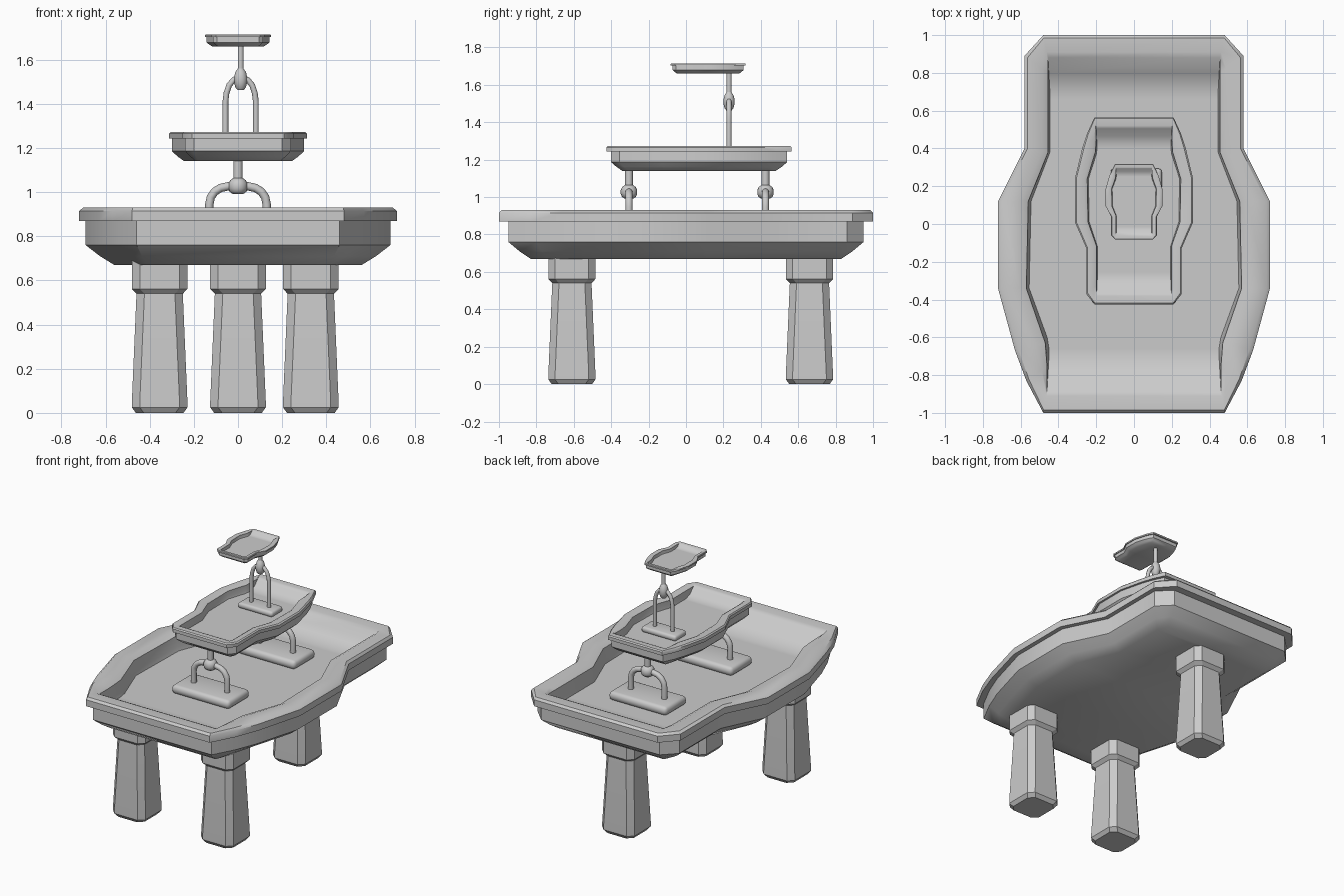
import bpy, bmesh, math

if "Cube" in bpy.data.objects:
    bpy.data.objects.remove(bpy.data.objects["Cube"])

# Right-hand half outlines of the tray, front to back (mirrored for the left)
RIM = [(.48, -1), (.57, -.83), (.63, -.67), (.72, -.34), (.72, .12), (.58, .4), (.58, .89), (.48, 1)]
BODY = [(.46, -.95), (.54, -.8), (.6, -.65), (.69, -.33), (.69, .11), (.55, .4), (.55, .86), (.46, .95)]
BASE = [(.41, -.83), (.44, -.74), (.48, -.58), (.56, -.3), (.56, .1), (.44, .38), (.44, .76), (.41, .83)]
INNER = [(.46, -.88), (.46, -.76), (.47, -.63), (.57, -.34), (.56, .12), (.455, .38), (.455, .8), (.455, .88)]
FLOOR = [(.45, -.7), (.45, -.66), (.46, -.6), (.555, -.34), (.545, .12), (.445, .38), (.445, .66), (.445, .7)]


def mix(a, b, t):
    return [(p[0] + (q[0] - p[0]) * t, p[1] + (q[1] - p[1]) * t) for p, q in zip(a, b)]


def smooth(ob, angle):
    bpy.ops.object.select_all(action='DESELECT')
    ob.select_set(True)
    bpy.context.view_layer.objects.active = ob
    bpy.ops.object.shade_smooth_by_angle(angle=math.radians(angle))


def loft(name, rings, angle=35, mirrored_caps=False):
    """Skin a stack of closed rings and cap both ends."""
    bm = bmesh.new()
    rows = [[bm.verts.new(p) for p in r] for r in rings]
    n = len(rows[0])
    for a, b in zip(rows, rows[1:]):
        for i in range(n):
            j = (i + 1) % n
            bm.faces.new((a[i], a[j], b[j], b[i]))
    for row in (rows[0], rows[-1]):
        if mirrored_caps:
            for i in range(n // 2 - 1):
                bm.faces.new((row[i], row[i + 1], row[n - 2 - i], row[n - 1 - i]))
        else:
            bm.faces.new(row)
    bmesh.ops.recalc_face_normals(bm, faces=bm.faces)
    me = bpy.data.meshes.new(name)
    bm.to_mesh(me)
    bm.free()
    ob = bpy.data.objects.new(name, me)
    bpy.context.collection.objects.link(ob)
    smooth(ob, angle)
    return ob


def tray(name, cy, top, sx, sy, sz):
    layers = [(BASE, .67), (mix(BASE, BODY, .5), .71), (BODY, .76), (BODY, .87), (RIM, .87), (RIM, .915),
              (mix(RIM, INNER, .12), .93), (mix(RIM, INNER, .75), .93), (INNER, .915),
              (mix(INNER, FLOOR, .45), .84), (FLOOR, .812)]
    rings = []
    for half, z in layers:
        full = half + [(-x, y) for x, y in reversed(half)]
        rings.append([(x * sx, cy + y * sy, top + (z - .93) * sz) for x, y in full])
    loft(name, rings, 40, True)


def leg(name, cx, cy):
    rings = []
    for z, h in ((0, .108), (.025, .126), (.05, .126), (.54, .105), (.562, .126), (.7, .126)):
        c = h - .036
        rings.append([(cx + x, cy + y, z) for x, y in
                      ((h, -c), (h, c), (c, h), (-c, h), (-h, c), (-h, -c), (-c, -h), (c, -h))])
    loft(name, rings, 30)


def lathe(name, cx, cy, profile):
    loft(name, [[(cx + r * math.cos(math.tau * i / 16), cy + r * math.sin(math.tau * i / 16), z)
                 for i in range(16)] for r, z in profile], 45)


def pad(name, cx, cy, z, hx, hy, h):
    bpy.ops.mesh.primitive_cube_add(size=1, location=(cx, cy, z + h / 2))
    ob = bpy.context.object
    ob.name = name
    ob.scale = (2 * hx, 2 * hy, h)
    bpy.ops.object.transform_apply(location=False, rotation=False, scale=True)
    bev = ob.modifiers.new("soft edges", 'BEVEL')
    bev.width, bev.segments = h * .42, 3
    bpy.ops.object.modifier_apply(modifier=bev.name)
    smooth(ob, 40)


def arch(name, cx, cy, radius, half):
    """Round tube along a half path (x, z), mirrored into an inverted U."""
    pts = [(-x, z) for x, z in half] + [(x, z) for x, z in reversed(half) if x > 0]
    cu = bpy.data.curves.new(name, 'CURVE')
    cu.dimensions = '3D'
    cu.bevel_depth, cu.bevel_resolution, cu.use_fill_caps = radius, 3, True
    sp = cu.splines.new('POLY')
    sp.points.add(len(pts) - 1)
    for p, (x, z) in zip(sp.points, pts):
        p.co = (cx + x, cy, z, 1)
    ob = bpy.data.objects.new(name, cu)
    bpy.context.collection.objects.link(ob)
    bpy.ops.object.select_all(action='DESELECT')
    ob.select_set(True)
    bpy.context.view_layer.objects.active = ob
    bpy.ops.object.convert(target='MESH')
    smooth(bpy.context.object, 50)


# Three trays; the upper two are turned end for end
tray("large_tray", 0, .93, 1, 1, 1)
tray("middle_tray", .07, 1.273, .435, -.495, .51)
tray("small_tray", .118, 1.715, .208, -.2, .21)

# Three legs
leg("front_left_leg", -.355, -.61)
leg("front_right_leg", .33, -.61)
leg("back_leg", 0, .66)

# Two supports between the large and middle trays
for side, y in (("front", -.305), ("back", .425)):
    pad(side + "_support_pad", 0, y, .806, .225, .12, .062)
    arch(side + "_support_arch", 0, y, .019,
         [(.13, .84), (.13, .945), (.123, .978), (.105, 1.003), (.08, 1.019), (.045, 1.027), (0, 1.027)])
    lathe(side + "_support_knob", 0, y,
          [(.024, .992), (.038, 1.002), (.044, 1.018), (.044, 1.038), (.036, 1.054), (.022, 1.064)])
    lathe(side + "_support_stem", 0, y, [(.021, 1.03), (.021, 1.16)])

# Taller support for the small tray
X, Y = .012, .23
pad("upper_support_pad", X, Y, 1.208, .135, .063, .04)
arch("upper_support_arch", X, Y, .013,
     [(.069, 1.23), (.069, 1.41), (.064, 1.45), (.052, 1.485), (.033, 1.508), (.012, 1.52), (0, 1.522)])
lathe("upper_support_knob", X, Y,
      [(.014, 1.463), (.024, 1.475), (.03, 1.5), (.03, 1.52), (.024, 1.545), (.012, 1.562)])
lathe("upper_support_stem", X, Y, [(.013, 1.52), (.013, 1.675)])
